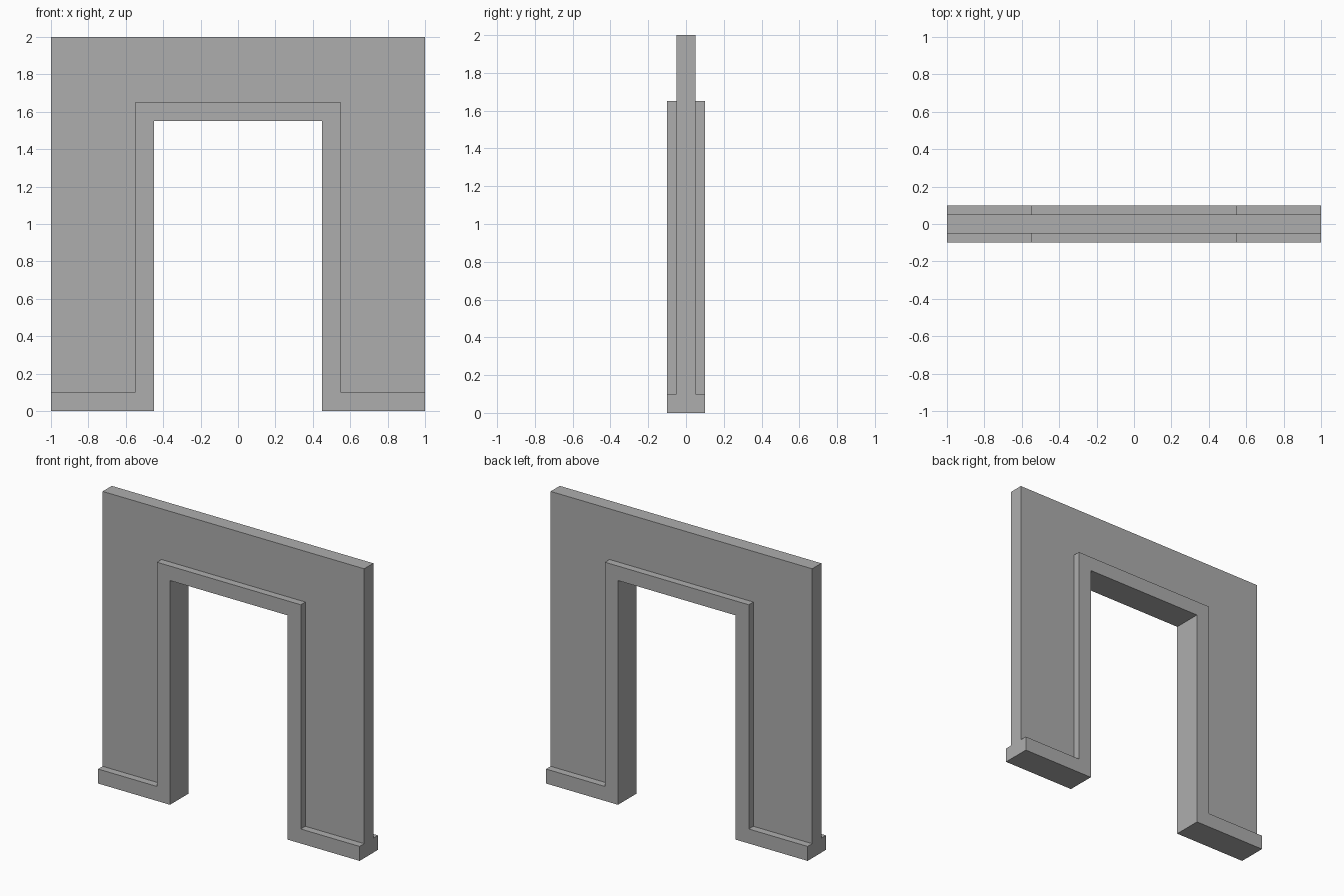
import bpy
import bmesh

cube = bpy.data.objects.get("Cube")
if cube:
    bpy.data.objects.remove(cube, do_unlink=True)

# Overall measurements
HALF_WIDTH, HEIGHT = 1.0, 2.0
OPEN_X, OPEN_Z = 0.45, 1.55
TRIM = 0.1
WALL_DEPTH, TRIM_DEPTH = 0.1, 0.2

grey = bpy.data.materials.new("plaster_grey")
grey.use_nodes = True
colour = (0.42, 0.42, 0.42, 1)
grey.diffuse_color = colour
grey.node_tree.nodes["Principled BSDF"].inputs["Base Color"].default_value = colour


def extrude_arch(name, half, depth):
    """Mirror a half outline (x, z) across x = 0 and extrude it along y."""
    outline = half + [(-x, z) for x, z in reversed(half)]
    bm = bmesh.new()
    face = bm.faces.new([bm.verts.new((x, -depth / 2, z)) for x, z in outline])
    result = bmesh.ops.extrude_face_region(bm, geom=[face])
    moved = [g for g in result["geom"] if isinstance(g, bmesh.types.BMVert)]
    bmesh.ops.translate(bm, verts=moved, vec=(0, depth, 0))
    bmesh.ops.recalc_face_normals(bm, faces=bm.faces)
    mesh = bpy.data.meshes.new(name)
    bm.to_mesh(mesh)
    bm.free()
    mesh.materials.append(grey)
    obj = bpy.data.objects.new(name, mesh)
    bpy.context.collection.objects.link(obj)
    return obj


out_x, out_z = OPEN_X + TRIM, OPEN_Z + TRIM

# Thin wall panel around the doorway
extrude_arch("wall_panel", [
    (out_x, out_z), (out_x, TRIM), (HALF_WIDTH, TRIM), (HALF_WIDTH, HEIGHT),
], WALL_DEPTH)

# Thicker door frame that turns outward into the skirting
extrude_arch("door_frame_and_skirting", [
    (OPEN_X, OPEN_Z), (OPEN_X, 0), (HALF_WIDTH, 0),
    (HALF_WIDTH, TRIM), (out_x, TRIM), (out_x, out_z),
], TRIM_DEPTH)
